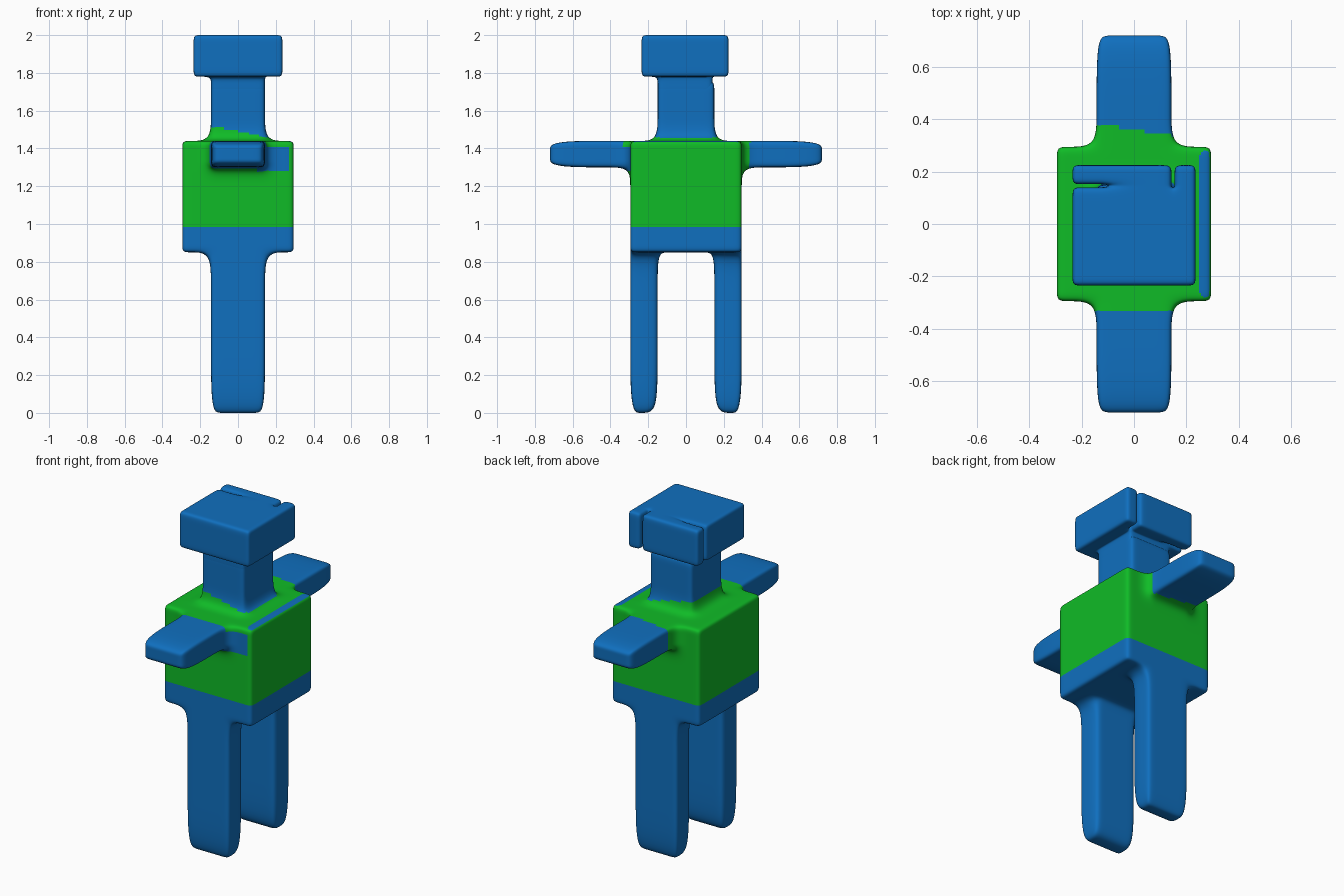
import bpy, bmesh

if "Cube" in bpy.data.objects:
    bpy.data.objects.remove(bpy.data.objects["Cube"])


def material(name, rgb):
    m = bpy.data.materials.new(name)
    m.diffuse_color = (*rgb, 1)
    m.use_nodes = True
    m.node_tree.nodes["Principled BSDF"].inputs["Base Color"].default_value = m.diffuse_color
    return m


BLUE = material("blue", (0.005, 0.16, 0.52))
GREEN = material("green", (0.005, 0.50, 0.02))


def mirrored(*values):
    return sorted([-v for v in values] + list(values))


def cage(name, lines, filled, adjust=None):
    """Skin the filled cells of a 3D grid, then round the skin by subdivision."""
    bm = bmesh.new()
    verts = {}
    count = [len(l) - 1 for l in lines]

    def solid(c):
        if any(not 0 <= c[a] < count[a] for a in range(3)):
            return False
        return filled(*[(lines[a][c[a]] + lines[a][c[a] + 1]) / 2 for a in range(3)])

    def vert(k):
        if k not in verts:
            verts[k] = bm.verts.new([lines[a][k[a]] for a in range(3)])
        return verts[k]

    for i in range(count[0]):
        for j in range(count[1]):
            for k in range(count[2]):
                c = (i, j, k)
                if not solid(c):
                    continue
                for a in range(3):
                    b, d = (a + 1) % 3, (a + 2) % 3
                    for side in (0, 1):
                        n = list(c)
                        n[a] += 2 * side - 1
                        if solid(n):
                            continue
                        ring = []
                        for u, v in ((0, 0), (1, 0), (1, 1), (0, 1)):
                            p = list(c)
                            p[a] += side
                            p[b] += u
                            p[d] += v
                            ring.append(vert(tuple(p)))
                        bm.faces.new(ring if side else ring[::-1])
    for v in bm.verts:
        if adjust:
            adjust(v.co)
    mesh = bpy.data.meshes.new(name)
    bm.to_mesh(mesh)
    bm.free()
    obj = bpy.data.objects.new(name, mesh)
    bpy.context.collection.objects.link(obj)
    mesh.materials.append(BLUE)
    mesh.materials.append(GREEN)
    mod = obj.modifiers.new("round", 'SUBSURF')
    mod.levels = mod.render_levels = 3
    bpy.context.view_layer.objects.active = obj
    obj.select_set(True)
    bpy.ops.object.modifier_apply(modifier="round")
    obj.data.shade_smooth()
    return obj


# Torso with neck, arms and legs
def body_cells(x, y, z):
    ax, ay = abs(x), abs(y)
    torso = ax < .295 and ay < .295 and .85 < z < 1.44
    neck = ax < .143 and ay < .15 and z > 1.44
    arms = ax < .143 and 1.30 < z < 1.44
    legs = ax < .143 and .15 < ay < .295 and z < .85
    return torso or neck or arms or legs


def taper_tips(co):
    if co.z < .01:
        s = 1 if co.y > 0 else -1
        co.x *= .9
        co.y = s * .222 + (co.y - s * .222) * .75
    if abs(co.y) > .71:
        co.x *= .92
        co.z = 1.37 + (co.z - 1.37) * .75


body = cage("body", [
    mirrored(.10, .143, .25, .295),
    mirrored(.10, .15, .25, .295, .42, .63, .72),
    [0, .11, .35, .68, .85, .89, .98, 1.20, 1.30, 1.34, 1.40, 1.44, 1.58, 1.70, 1.76],
], body_cells, taper_tips)

# Green shirt area on the torso
for f in body.data.polygons:
    x, y, z = f.center
    shirt = .98 < z < 1.49 - .2 * x and -.33 < y < .36 - .15 * x
    bare = .1 < x < .27 and y < -.28 and 1.28 < z < 1.41
    f.material_index = int(shirt and not bare)


# Head with upper neck and two slots near the back corners
def head_cells(x, y, z):
    if z < 1.78:
        return abs(x) < .143 and -.15 < y < .14
    left_slot = x < -.10 and .14 < y < .152
    right_slot = .143 < x < .155 and y > .14
    return not (left_slot or right_slot)


cage("head", [
    [-.235, -.20, -.143, -.10, .10, .143, .155, .20, .235],
    [-.235, -.20, -.15, -.10, .10, .14, .152, .19, .225],
    [1.66, 1.74, 1.78, 1.82, 1.96, 2.0],
], head_cells)
